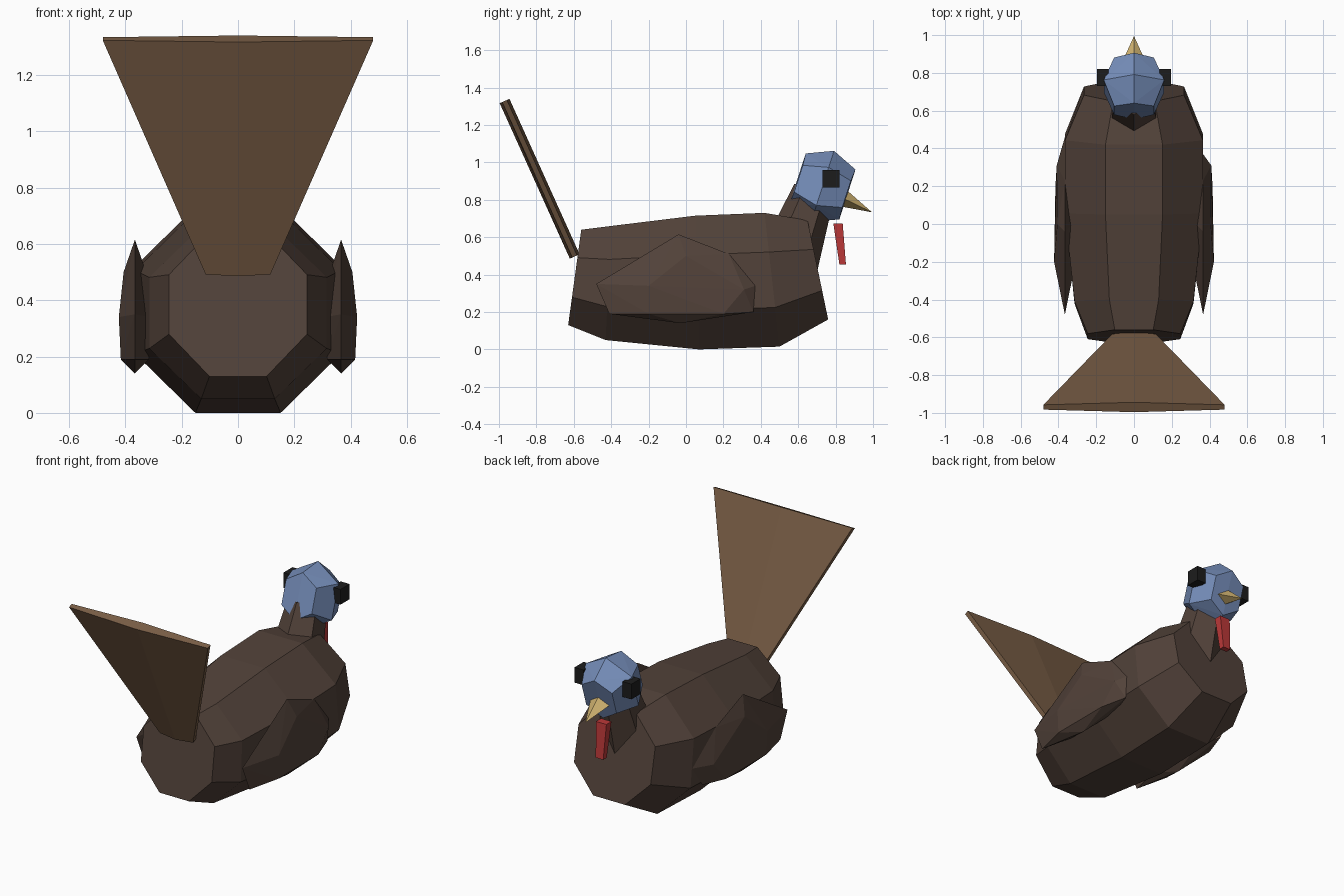
import bpy, bmesh, math
from mathutils import Vector

if "Cube" in bpy.data.objects:
    bpy.data.objects.remove(bpy.data.objects["Cube"])


def material(name, rgb):
    m = bpy.data.materials.new(name)
    m.diffuse_color = (*rgb, 1)
    m.use_nodes = True
    m.node_tree.nodes["Principled BSDF"].inputs["Base Color"].default_value = m.diffuse_color
    return m


BODY = material("dark_feather", (0.085, 0.055, 0.042))
TAIL = material("tail_feather", (0.19, 0.11, 0.06))
BLUE = material("blue_skin", (0.18, 0.27, 0.49))
HORN = material("horn", (0.62, 0.44, 0.16))
RED = material("red_skin", (0.5, 0.04, 0.04))
BLACK = material("black", (0.012, 0.012, 0.012))


def finish(bm, name, mat):
    bmesh.ops.recalc_face_normals(bm, faces=bm.faces[:])
    me = bpy.data.meshes.new(name)
    bm.to_mesh(me)
    bm.free()
    me.materials.append(mat)
    ob = bpy.data.objects.new(name, me)
    bpy.context.collection.objects.link(ob)
    return ob


def loft(name, rings, mat):
    """Skin a list of equal-length point rings and cap both ends."""
    bm = bmesh.new()
    vs = [[bm.verts.new(p) for p in ring] for ring in rings]
    n = len(vs[0])
    for a, b in zip(vs, vs[1:]):
        for i in range(n):
            j = (i + 1) % n
            bm.faces.new((a[i], a[j], b[j], b[i]))
    bm.faces.new(vs[0])
    bm.faces.new(vs[-1])
    return finish(bm, name, mat)


def hull(name, points, mat):
    """Faceted convex solid through the given points."""
    bm = bmesh.new()
    for p in points:
        bm.verts.new(p)
    bmesh.ops.convex_hull(bm, input=bm.verts[:])
    bmesh.ops.delete(bm, geom=[v for v in bm.verts if not v.link_faces], context='VERTS')
    bmesh.ops.dissolve_limit(bm, angle_limit=0.03, verts=bm.verts[:], edges=bm.edges[:])
    return finish(bm, name, mat)


def ring(center, radius_x, up, n, phase):
    """Polygon ring spanned by the x axis and the vector up."""
    c, up = Vector(center), Vector(up)
    return [c + Vector((radius_x, 0, 0)) * math.cos(t) + up * math.sin(t)
            for t in (phase + i * math.tau / n for i in range(n))]


# Body: five tilted octagons; top (y, z), bottom (y, z), half width
stations = [(-0.56, 0.64, -0.63, 0.13, 0.245), (-0.40, 0.66, -0.43, 0.05, 0.315),
            (0.05, 0.715, 0.07, 0.0, 0.365), (0.42, 0.73, 0.50, 0.015, 0.365),
            (0.65, 0.69, 0.76, 0.16, 0.265)]
k = 1 / math.cos(math.pi / 8)
loft("body", [ring((0, (ty + by) / 2, (tz + bz) / 2), w * k,
                   (0, (ty - by) / 2 * k, (tz - bz) / 2 * k), 8, math.pi / 8)
              for ty, tz, by, bz, w in stations], BODY)

# Neck: tapered hexagon leaning forward
lean = Vector((0, -0.93, 0.36))
loft("neck", [ring((0, 0.53, 0.42), 0.17, lean * 0.17, 6, math.pi / 6),
              ring((0, 0.685, 0.845), 0.113, lean * 0.113, 6, math.pi / 6)], BODY)

# Tail: fan with a thin lens section, leaning back
thick = Vector((0, 0.9, 0.4))


def tail_section(y, z, w):
    c = Vector((0, y, z))
    return [c + Vector((sx * w, 0, 0)) + thick * t
            for sx, t in ((-1, -.014), (0, -.029), (1, -.014), (1, .014), (0, .029), (-1, .014))]


loft("tail", [tail_section(-0.595, 0.497, 0.115), tail_section(-0.97, 1.328, 0.48)], TAIL)

# Head: faceted ball tipped forward
fwd, up = Vector((0, 0.951, -0.307)), Vector((0, 0.307, 0.951))
head_pts = []
for su in (-1, 1):
    head_pts.append((0, 0, 0.2 * su))
    for s in (-1, 1):
        head_pts += [(0, 0.14 * s, 0.14 * su), (0.16 * s, 0, 0.107 * su),
                     (0.105, 0.135 * s, 0.075 * su), (-0.105, 0.135 * s, 0.075 * su)]
head_c = Vector((0, 0.73, 0.8715))
hull("head", [head_c + Vector((x, 0, 0)) + fwd * f + up * u for x, f, u in head_pts], BLUE)

# Beak: four-sided cone pointing down and forward
hull("beak", ring((0, 0.83, 0.813), 0.075, (0, 0.022, 0.045), 4, 0) + [(0, 0.995, 0.733)], HORN)

# Wattle: tapered hanging strip
loft("wattle", [[(-w, y0, z), (w, y0, z), (w, y1, z), (-w, y1, z)]
                for w, y0, y1, z in ((0.036, 0.788, 0.838, 0.672), (0.026, 0.82, 0.855, 0.455))], RED)

for side, s in (("right", 1), ("left", -1)):
    # Eyes: small blocks
    hull(side + "_eye", [(s * x, y, z) for x in (0.135, 0.197)
                         for y in (0.73, 0.82) for z in (0.865, 0.96)], BLACK)
    # Wings: flat faceted lenses, the left one reaching a little further forward
    nose = 0.37 if s > 0 else 0.46
    rim = [(-0.48, 0.35), (-0.04, 0.615), (0.23, 0.51), (nose, 0.34),
           (0.36, 0.2), (-0.03, 0.14), (-0.41, 0.19)]
    bulge = [(-0.2, 0.34, 0.057), (-0.2, 0.19, 0.05), (0.2, 0.19, 0.05),
             (0.31, 0.32, 0.043), (0.0, 0.5, 0.04)]
    pts = [(s * 0.366, y, z) for y, z in rim]
    pts += [(s * (0.366 + d * e), y, z) for y, z, d in bulge for e in (-1, 1)]
    hull(side + "_wing", pts, BODY)
